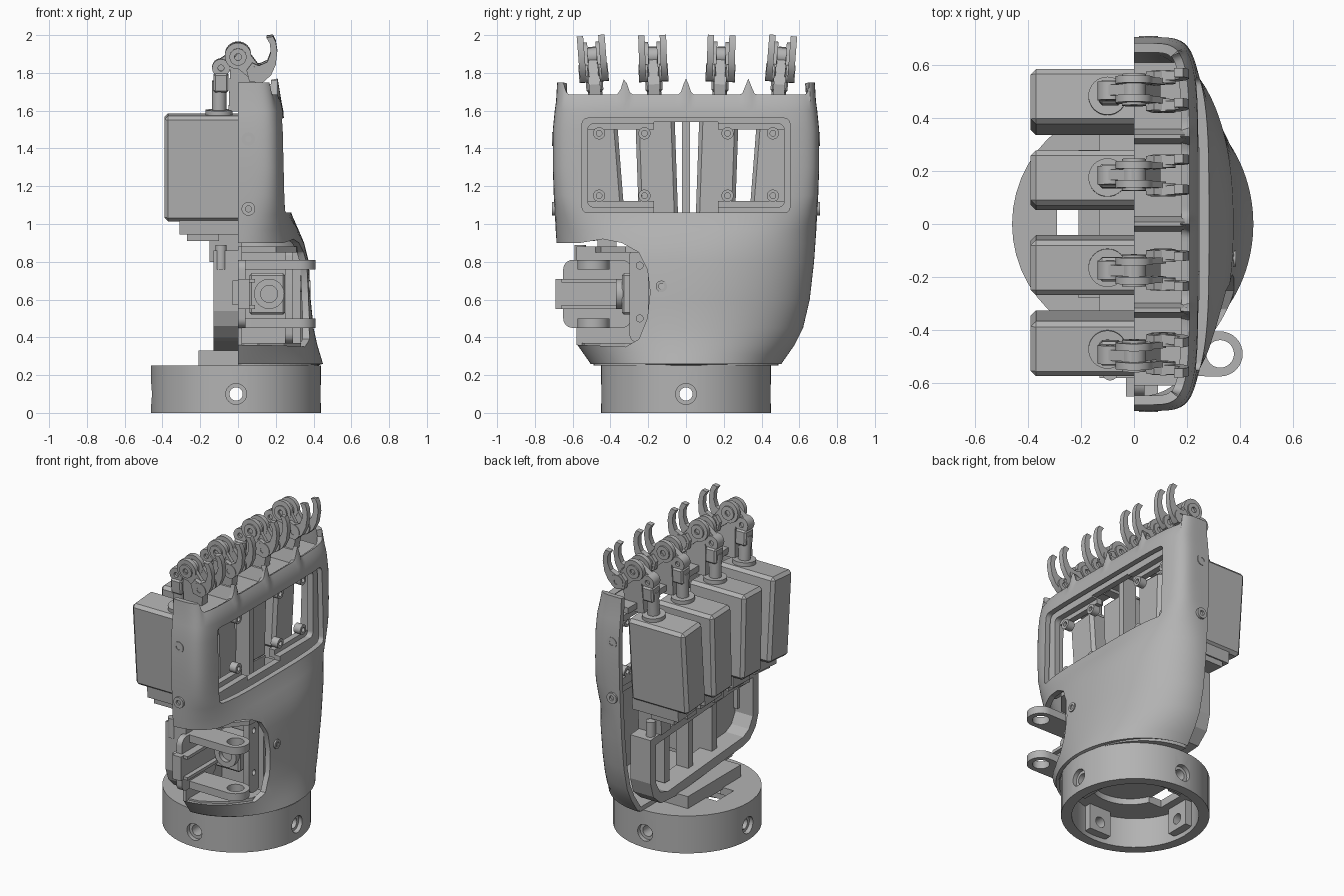
import bpy, bmesh, math
from mathutils import Matrix, Vector

if bpy.data.objects.get("Cube"):
    bpy.data.objects.remove(bpy.data.objects["Cube"])

grey = bpy.data.materials.new("plain_grey")
grey.use_nodes = True
grey.diffuse_color = (0.45, 0.45, 0.45, 1)
grey.node_tree.nodes["Principled BSDF"].inputs["Base Color"].default_value = (0.45, 0.45, 0.45, 1)


def finish(name, bm, move=None):
    if move:
        bm.transform(move)
    me = bpy.data.meshes.new(name)
    bm.to_mesh(me)
    bm.free()
    me.materials.append(grey)
    ob = bpy.data.objects.new(name, me)
    bpy.context.collection.objects.link(ob)
    return ob


def activate(ob):
    bpy.ops.object.select_all(action="DESELECT")
    ob.select_set(True)
    bpy.context.view_layer.objects.active = ob


def smooth(ob):
    activate(ob)
    bpy.ops.object.shade_smooth_by_angle(angle=math.radians(35))
    return ob


def box(name, x, y, z, move=None, bevel=0.0):
    bm = bmesh.new()
    bmesh.ops.create_cube(bm, size=1)
    bm.transform(Matrix.Translation([(a + b) / 2 for a, b in (x, y, z)])
                 @ Matrix.Diagonal([b - a for a, b in (x, y, z)] + [1]))
    if bevel:
        bmesh.ops.bevel(bm, geom=bm.edges[:], offset=bevel, segments=1, affect="EDGES")
    return finish(name, bm, move)


def prism(name, pts, axis, lo, hi, move=None):
    """Extrude a 2D outline along x, y or z."""
    place = {"x": lambda p, t: (t, p[0], p[1]), "y": lambda p, t: (p[0], t, p[1]),
             "z": lambda p, t: (p[0], p[1], t)}[axis]
    bm = bmesh.new()
    face = bm.faces.new([bm.verts.new(place(p, lo)) for p in pts])
    new = bmesh.ops.extrude_face_region(bm, geom=[face])["geom"]
    shift = Vector(place((0, 0), hi - lo))
    bmesh.ops.translate(bm, vec=shift, verts=[v for v in new if isinstance(v, bmesh.types.BMVert)])
    bmesh.ops.recalc_face_normals(bm, faces=bm.faces)
    return finish(name, bm, move)


def circle(cx, cy, r, n=32):
    return [(cx + r * math.cos(i * math.tau / n), cy + r * math.sin(i * math.tau / n)) for i in range(n)]


def rounded(x0, x1, y0, y1, r, n=6):
    corners = [(x1 - r, y1 - r), (x0 + r, y1 - r), (x0 + r, y0 + r), (x1 - r, y0 + r)]
    return [(cx + r * math.cos((q + i / n) * math.pi / 2), cy + r * math.sin((q + i / n) * math.pi / 2))
            for q, (cx, cy) in enumerate(corners) for i in range(n + 1)]


def cyl(name, c, r, axis, lo, hi, move=None):
    return smooth(prism(name, circle(*c, r), axis, lo, hi, move))


def cut(ob, *cutters):
    for c in cutters:
        m = ob.modifiers.new("cut", "BOOLEAN")
        m.operation, m.solver, m.object = "DIFFERENCE", "EXACT", c
        activate(ob)
        bpy.ops.object.modifier_apply(modifier=m.name)
        bpy.data.objects.remove(c)
    return ob


def ring(name, c, r, hole, axis, lo, hi, move=None):
    ob = prism(name, circle(*c, r), axis, lo, hi)
    cut(ob, prism("cutter", circle(*c, hole), axis, lo - 0.1, hi + 0.1))
    if move:
        ob.data.transform(move)
    return smooth(ob)


# Palm shell: lofted half sections (height, depth, half width, squareness)
LEVELS = [(0.26, 0.45, 0.505, 2), (0.31, 0.435, 0.54, 2), (0.36, 0.42, 0.575, 2.05), (0.45, 0.40, 0.62, 2.1),
          (0.6, 0.385, 0.655, 2.2), (0.8, 0.375, 0.678, 2.3), (0.9, 0.35, 0.685, 2.45), (0.97, 0.32, 0.69, 2.8),
          (1.05, 0.285, 0.694, 3.8), (1.15, 0.26, 0.70, 5.4), (1.3, 0.252, 0.705, 6), (1.5, 0.247, 0.705, 6),
          (1.6, 0.24, 0.695, 6), (1.65, 0.23, 0.688, 6), (1.69, 0.21, 0.682, 6)]
WEBS = [-0.66, -0.325, 0, 0.33, 0.67]


def rim(y):
    peak = max(math.exp(-((y - w) / 0.02) ** 2) for w in WEBS)
    return 1.75 if abs(y) > 0.65 else 1.685 + 0.085 * peak


bm = bmesh.new()
rows, COLS = [], 160
for z, d, w, n in LEVELS:
    row = []
    for j in range(COLS + 1):
        t = math.pi * (j / COLS - 0.5)
        u, v = max(0, math.cos(t)), math.sin(t)
        r = (u ** n + abs(v) ** n) ** (-1 / n)
        y = w * r * v
        row.append(bm.verts.new((d * r * u, y, rim(y) if z == LEVELS[-1][0] else z)))
    rows.append(row)
for a, b in zip(rows, rows[1:]):
    for j in range(COLS):
        bm.faces.new((a[j], a[j + 1], b[j + 1], b[j]))
shell = finish("palm_shell", bm)
sol = shell.modifiers.new("wall", "SOLIDIFY")
sol.thickness, sol.offset = 0.035, -1
activate(shell)
bpy.ops.object.modifier_apply(modifier="wall")
thumb_gap = [(-0.9, 0.36), (-0.57, 0.36), (-0.32, 0.35), (-0.25, 0.39), (-0.205, 0.5), (-0.19, 0.64),
             (-0.205, 0.76), (-0.25, 0.85), (-0.34, 0.9), (-0.44, 0.92), (-0.56, 0.9), (-0.9, 0.9)]
cut(shell, prism("cutter", rounded(-0.55, 0.55, 1.06, 1.56, 0.03), "x", 0.08, 0.5),
    prism("cutter", thumb_gap, "x", -0.1, 0.6))
smooth(shell)
ring("palm_screw", (-0.13, 0.67), 0.03, 0.015, "x", 0.3, 0.385)
floor = [(0.43 * math.cos(a), 0.49 * math.sin(a)) for a in [math.pi * (i / 32 - 0.5) for i in range(33)]]
prism("shell_floor", floor, "z", 0.251, 0.28)

# Window frame, cross bars and screw tabs
frame = prism("window_frame", rounded(-0.58, 0.58, 1.0, 1.62, 0.03), "x", 0.15, 0.19)
cut(frame, prism("cutter", rounded(-0.52, 0.52, 1.09, 1.53, 0.03), "x", 0, 0.4),
    box("cutter", (0, 0.4), (-0.17, 0.17), (1.06, 1.54)))
for s in (-1, 1):
    for z0, zs in ((1.07, 1.15), (1.54, 1.48)):
        lo, hi = sorted((z0, z0 + (zs - z0) * 0.65))
        box("window_bar", (0.11, 0.15), tuple(sorted((s * 0.17, s * 0.52))), (lo, hi))
        for y in (0.22, 0.46):
            ring("window_tab", (s * y, zs), 0.032, 0.015, "x", 0.11, 0.16)
    for z in (1.08, 1.45):
        ring("side_screw", (0.055, z), 0.036, 0.016, "y", *sorted((s * 0.67, s * 0.709)))
box("middle_rib", (0, 0.1), (-0.02, 0.02), (1.0, 1.66))

# Knuckle deck and web ridges
box("knuckle_deck", (0, 0.18), (-0.61, 0.61), (1.62, 1.66))
for w in WEBS[1:-1]:
    prism("web_ridge", [(w - 0.03, 1.65), (w + 0.03, 1.65), (w + 0.008, 1.74), (w - 0.008, 1.74)], "x", 0, 0.19)

# Four servo and knuckle units, fanned outward
CLAW = [(0.06, 1.76), (0.13, 1.755), (0.175, 1.795), (0.2, 1.85), (0.208, 1.92), (0.2, 1.97), (0.185, 2.0),
        (0.15, 1.995), (0.17, 1.96), (0.172, 1.91), (0.155, 1.865), (0.11, 1.845), (0.075, 1.86), (0.045, 1.82)]
for yc, fan in ((-0.45, 4.5), (-0.155, 2), (0.165, -2), (0.46, -4.5)):
    m = Matrix.Translation((0, yc, 1.3)) @ Matrix.Rotation(math.radians(fan), 4, "X") @ Matrix.Translation((0, 0, -1.3))
    box("servo_body", (-0.39, 0.03), (-0.104, 0.104), (1.02, 1.58), m, 0.02)
    box("servo_lower", (-0.31, 0.03), (-0.09, 0.09), (0.95, 1.03), m)
    box("servo_foot", (-0.27, -0.1), (-0.08, 0.08), (0.915, 0.96), m)
    box("servo_plug", (-0.15, 0.02), (-0.05, 0.05), (0.8, 0.96), m)
    cyl("servo_collar", (-0.1, 0), 0.072, "z", 1.57, 1.605, m)
    cyl("servo_shaft", (-0.1, 0), 0.038, "z", 1.6, 1.76, m)
    box("horn_block", (-0.13, -0.05), (-0.045, 0.045), (1.7, 1.8), m, 0.01)
    ring("horn_pivot", (-0.09, 1.83), 0.047, 0.016, "y", -0.035, 0.035, m)
    prism("horn_link", [(-0.12, 1.86), (-0.09, 1.79), (0.0, 1.83), (0.0, 1.94)], "y", -0.02, 0.02, m)
    prism("knuckle_bracket", [(-0.05, 1.6), (0.08, 1.6), (0.1, 1.74), (0.04, 1.87), (-0.04, 1.87)],
          "y", -0.03, 0.03, m)
    ring("knuckle_axle", (0, 1.89), 0.045, 0.018, "y", -0.06, 0.06, m)
    for s in (-1, 1):
        smooth(prism("knuckle_claw", CLAW, "y", *sorted((s * 0.04, s * 0.074)), m))
        ring("knuckle_ring", (0, 1.895), 0.07, 0.018, "y", *sorted((s * 0.022, s * 0.05)), m)
        ring("claw_pivot", (0.11, 1.8), 0.047, 0.018, "y", *sorted((s * 0.03, s * 0.078)), m)
        prism("knuckle_strut", [(-0.04, 1.86), (0.03, 1.95), (0.12, 1.83), (0.07, 1.77)],
              "y", *sorted((s * 0.024, s * 0.048)), m)

# Open rear frame, higher on the thumb side, with ribs
rear = prism("rear_frame", [(-0.58, 0.86), (-0.58, 0.54), (-0.55, 0.46), (-0.49, 0.4), (-0.42, 0.38), (0.3, 0.32),
             (0.45, 0.33), (0.53, 0.4), (0.56, 0.5), (0.56, 0.79)], "x", -0.13, 0.02)
cut(rear, prism("cutter", [(-0.52, 0.8), (-0.52, 0.54), (-0.48, 0.47), (-0.42, 0.44), (0.38, 0.38), (0.46, 0.41),
                           (0.5, 0.48), (0.5, 0.74)], "x", -0.3, 0.2))
for y in (-0.2, 0.05, 0.3):
    box("frame_rib", (-0.07, 0.02), (y - 0.025, y + 0.025), (0.4, 0.8))
for y in (-0.56, -0.1, 0.2, 0.5):
    cyl("frame_peg", (-0.09, y), 0.03, "z", 0.76, 0.89)

# Thumb socket: walls, floor, ceiling and screw plate
box("thumb_back_wall", (0.0, 0.02), (-0.58, -0.2), (0.36, 0.88))
box("thumb_side_wall", (0.02, 0.33), (-0.2, -0.18), (0.36, 0.86))
socket = prism("thumb_socket_plate", rounded(-0.3, -0.18, 0.37, 0.88, 0.05), "x", 0.25, 0.29)
smooth(cut(socket, *[prism("cutter", circle(-0.245, z, 0.018), "x", 0.1, 0.5) for z in (0.5, 0.78)]))
prism("thumb_floor", [(0.02, -0.55), (0.1, -0.54), (0.24, -0.45), (0.33, -0.32), (0.34, -0.19), (0.02, -0.19)],
      "z", 0.335, 0.37)
prism("thumb_ceiling", [(0.02, -0.48), (0.2, -0.45), (0.31, -0.32), (0.32, -0.19), (0.02, -0.19)], "z", 0.85, 0.88)

# Thumb joint: cradle, rails, drive and forked arms
smooth(prism("thumb_cradle", rounded(-0.65, -0.29, 0.45, 0.81, 0.05), "x", 0.0, 0.04))
box("thumb_rail_bed", (0.0, 0.06), (-0.69, -0.29), (0.55, 0.71))
for z in (0.55, 0.69):
    box("thumb_rail_edge", (0.05, 0.09), (-0.66, -0.29), (z, z + 0.02))
box("thumb_servo", (0.06, 0.25), (-0.34, -0.2), (0.52, 0.74), None, 0.012)
ring("thumb_boss", (0.165, 0.63), 0.08, 0.045, "y", -0.37, -0.33)
box("thumb_clip", (-0.03, 0.01), (-0.65, -0.5), (0.57, 0.7))
for z in (0.45, 0.76):
    back = 0.0 if z < 0.6 else -0.1
    arm = prism("thumb_fork", [(back, -0.57), (0.325, -0.575)]
                + [(0.325 + 0.085 * math.cos(a), -0.49 + 0.085 * math.sin(a))
                   for a in [math.pi * (i / 16 - 0.5) for i in range(1, 16)]]
                + [(0.325, -0.405), (back, -0.41)], "z", z, z + 0.05)
    smooth(cut(arm, prism("cutter", circle(0.325, -0.49, 0.052), "z", z - 0.1, z + 0.2)))

# Wrist ring: hollow cup with cross holes, inner lugs and a slot
wrist = prism("wrist_ring", circle(-0.01, 0, 0.45, 48), "z", 0, 0.25)
cut(wrist, prism("cutter", circle(-0.01, 0, 0.385, 48), "z", -0.1, 0.2),
    box("cutter", (-0.29, -0.15), (-0.09, 0.09), (0.1, 0.3)),
    prism("cutter", circle(0.03, 0, 0.24, 48), "z", 0.1, 0.3),
    prism("cutter", circle(0, 0.1, 0.035), "x", -0.6, 0.6),
    prism("cutter", circle(-0.01, 0.1, 0.035), "y", -0.6, 0.6))
for s in (-1, 1):
    cut(wrist, prism("cutter", circle(0, 0.1, 0.055), "x", *sorted((s * 0.42 - 0.01, s * 0.6))),
        prism("cutter", circle(-0.01, 0.1, 0.055), "y", *sorted((s * 0.42, s * 0.6))))
smooth(wrist)
for q in range(4):
    m = Matrix.Translation((-0.01, 0, 0)) @ Matrix.Rotation(q * math.pi / 2, 4, "Z")
    lug = box("wrist_lug", (0.33, 0.4), (-0.08, 0.08), (0.03, 0.21))
    cut(lug, prism("cutter", circle(0, 0.1, 0.035), "x", 0.2, 0.6))
    lug.data.transform(m)
box("wrist_foot", (-0.21, 0.1), (-0.28, 0.28), (0.24, 0.33))
